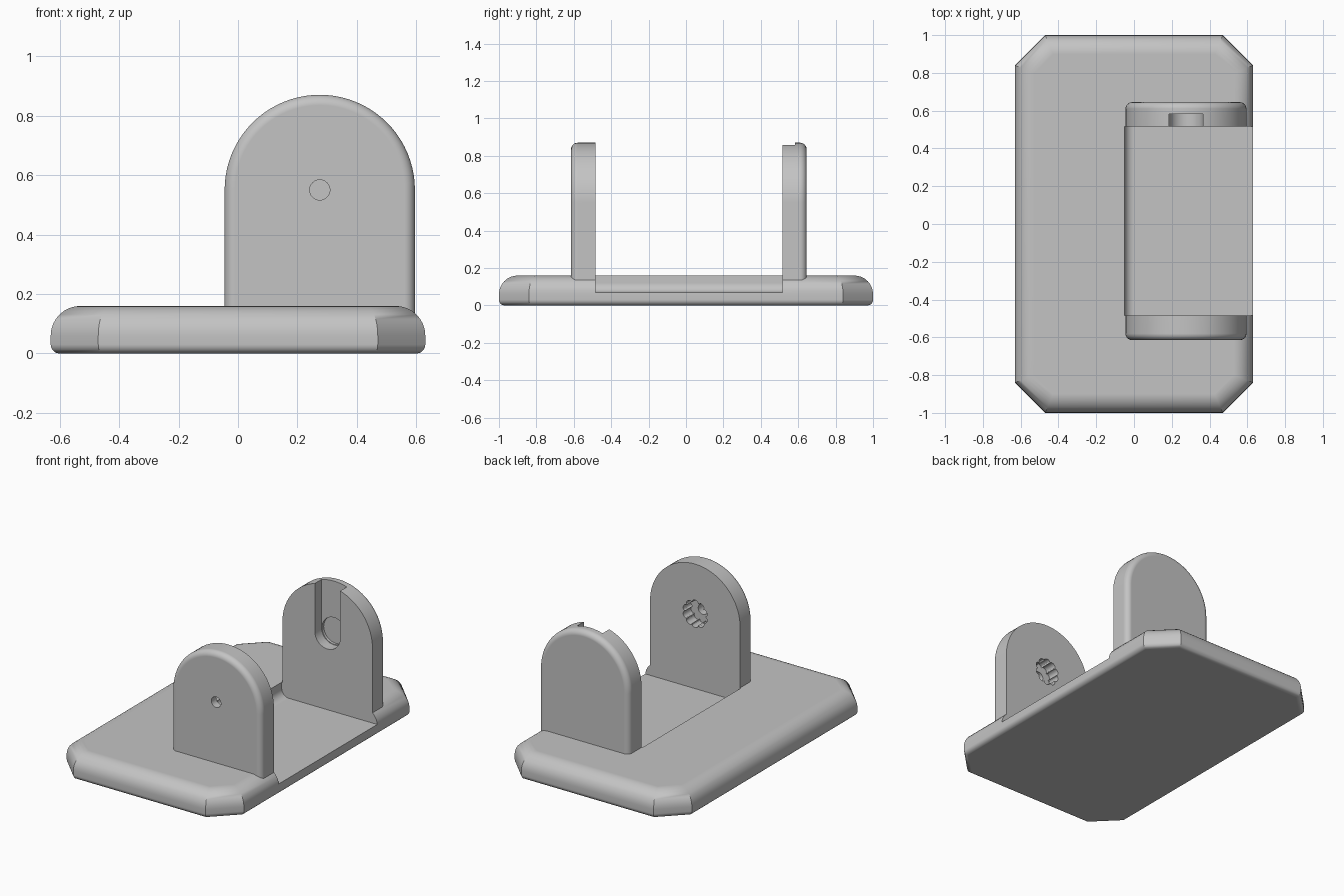
import bpy, bmesh
from math import sin, cos, pi, radians

cube = bpy.data.objects.get("Cube")
if cube:
    bpy.data.objects.remove(cube, do_unlink=True)

grey = bpy.data.materials.new("plain_grey")
grey.use_nodes = True
COLOUR = (0.55, 0.55, 0.55, 1)
grey.diffuse_color = COLOUR
grey.node_tree.nodes["Principled BSDF"].inputs["Base Color"].default_value = COLOUR

AXLE_X, AXLE_Z = 0.275, 0.55
INNER_FRONT, INNER_REAR = -0.485, 0.515


def loft(name, rings):
    """Skin a stack of matching rings and cap both ends."""
    bm = bmesh.new()
    loops = [[bm.verts.new(p) for p in ring] for ring in rings]
    n = len(loops[0])
    for a, b in zip(loops, loops[1:]):
        for i in range(n):
            j = (i + 1) % n
            bm.faces.new((a[i], a[j], b[j], b[i]))
    bm.faces.new(loops[0])
    bm.faces.new(loops[-1])
    bmesh.ops.recalc_face_normals(bm, faces=bm.faces)
    mesh = bpy.data.meshes.new(name)
    bm.to_mesh(mesh)
    bm.free()
    mesh.materials.append(grey)
    ob = bpy.data.objects.new(name, mesh)
    bpy.context.collection.objects.link(ob)
    return ob


def along_y(outline, y):
    return [(x, y, z) for x, z in outline]


def prism(name, outline, y0, y1):
    return loft(name, [along_y(outline, y0), along_y(outline, y1)])


def activate(ob):
    bpy.ops.object.select_all(action='DESELECT')
    ob.select_set(True)
    bpy.context.view_layer.objects.active = ob


def cut(ob, cutter):
    activate(ob)
    mod = ob.modifiers.new("cut", 'BOOLEAN')
    mod.operation, mod.solver, mod.object = 'DIFFERENCE', 'EXACT', cutter
    bpy.ops.object.modifier_apply(modifier=mod.name)
    bpy.data.objects.remove(cutter, do_unlink=True)


def finish(ob):
    activate(ob)
    bpy.ops.object.shade_smooth_by_angle(angle=radians(30))
    mod = ob.modifiers.new("even_normals", 'WEIGHTED_NORMAL')
    mod.keep_sharp = True


def fillet(radius, steps=8):
    """Pairs of inset and drop for a rounded edge, from side to face."""
    angles = [pi / 2 * i / steps for i in range(steps + 1)]
    return [(radius * (1 - cos(a)), radius * (1 - sin(a))) for a in angles]


def circle(radius, n=32):
    return [(AXLE_X + radius * cos(2 * pi * i / n),
             AXLE_Z + radius * sin(2 * pi * i / n)) for i in range(n)]


def arch(radius, end_z, way=1, n=40):
    """Half round about the axle, with straight sides to end_z."""
    arc = [(AXLE_X + radius * cos(pi * i / n),
            AXLE_Z + way * radius * sin(pi * i / n)) for i in range(n + 1)]
    return arc + [(AXLE_X - radius, end_z), (AXLE_X + radius, end_z)]


# Base plate: clipped-corner slab with rounded upper and lower edges
def slab_ring(inset, z):
    w, d = 0.63 - inset, 1.0 - inset
    c = 0.16 - inset * (2 - 2 ** 0.5)
    quarter = [(w, d - c), (w - c, d)]
    pts = quarter + [(-x, y) for x, y in reversed(quarter)]
    pts += [(-x, -y) for x, y in pts]
    return [(x, y, z) for x, y in pts]


rings = [slab_ring(i, drop) for i, drop in reversed(fillet(0.03, 5))]
rings += [slab_ring(i, 0.16 - drop) for i, drop in fillet(0.1)]
base = loft("base_plate", rings)

# Recess between the brackets, open to the side, rounded along its inner floor
recess = [(-0.05 + i, 0.07 + drop) for i, drop in fillet(0.05)]
recess += [(0.8, 0.07), (0.8, 0.3), (-0.05, 0.3)]
cut(base, prism("recess_cutter", recess, INNER_FRONT, INNER_REAR))


# Upright brackets, rounded on the outer edge
def bracket(name, inner, outer):
    side = 1 if outer > inner else -1
    layers = [along_y(arch(0.32, 0.12), inner)]
    layers += [along_y(arch(0.32 - i, 0.12), outer - side * drop)
               for i, drop in fillet(0.035)]
    return loft(name, layers)


front = bracket("front_bracket", INNER_FRONT, -0.615)
rear = bracket("rear_bracket", INNER_REAR, 0.645)

# Front bracket: scalloped socket inside and a small through hole
socket = []
for k in range(100):
    a = 2 * pi * k / 100
    r = 0.072 + 0.016 * abs(sin(5 * a)) ** 0.5
    socket.append((AXLE_X + r * cos(a), AXLE_Z + r * sin(a)))
cut(front, prism("socket_cutter", socket, -0.565, -0.4))
cut(front, prism("hole_cutter", circle(0.034), -0.7, -0.4))

# Rear bracket: drop-in slot ending in a round seat
cut(rear, prism("slot_cutter", arch(0.09, 1.0, -1), 0.4, 0.583))
cut(rear, prism("seat_cutter", circle(0.086), 0.4, 0.6))

for part in (base, front, rear):
    finish(part)
